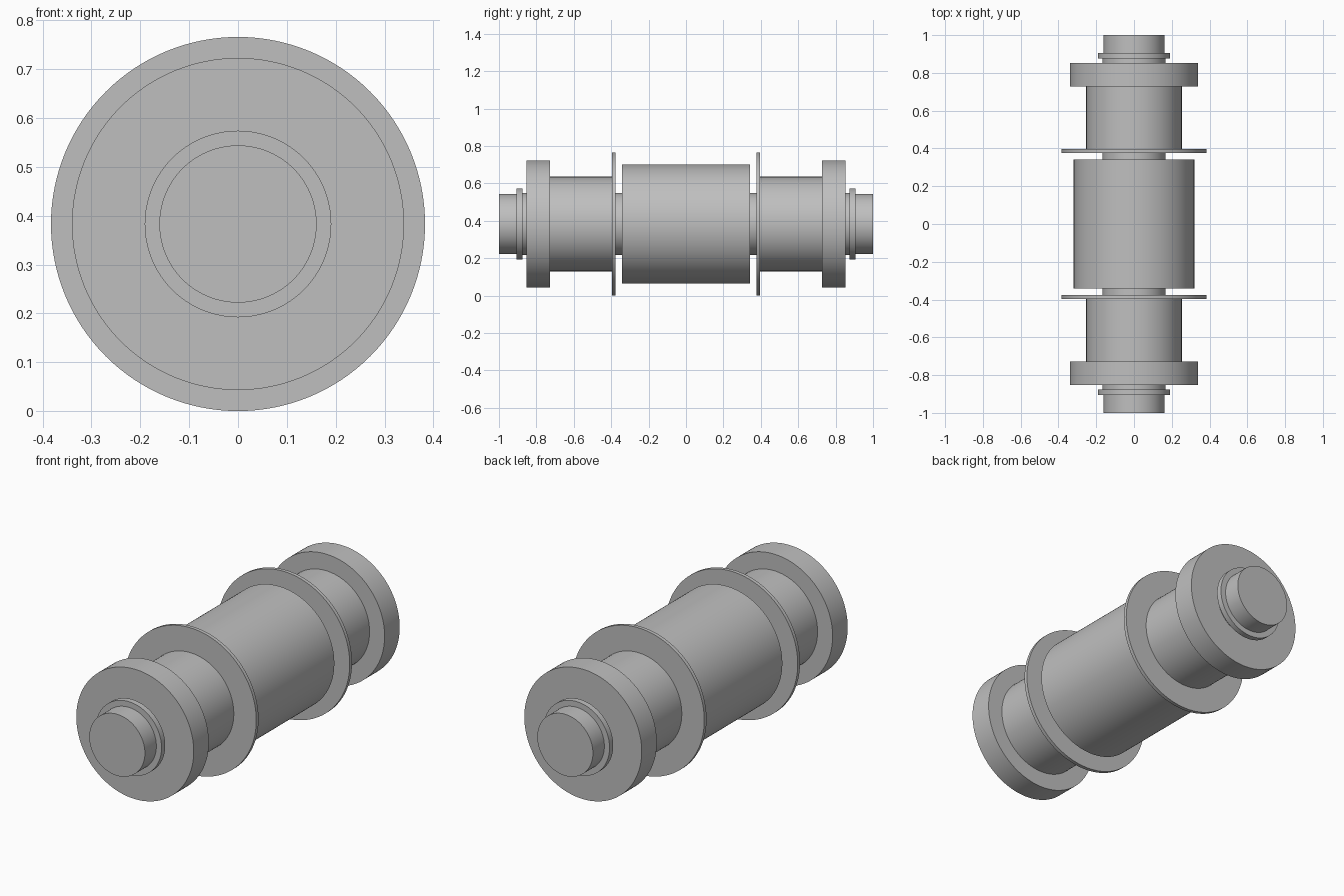
import bpy
import math

cube = bpy.data.objects.get("Cube")
if cube:
    bpy.data.objects.remove(cube, do_unlink=True)

AXIS_HEIGHT = 0.383

steel = bpy.data.materials.new("plain grey metal")
steel.use_nodes = True
grey = (0.52, 0.52, 0.52, 1.0)
steel.diffuse_color = grey
steel.node_tree.nodes["Principled BSDF"].inputs["Base Color"].default_value = grey


def turned_part(name, radius, y_start, y_end):
    """Solid cylinder lying along the y axis between two stations."""
    bpy.ops.mesh.primitive_cylinder_add(
        vertices=128, radius=radius, depth=y_end - y_start,
        location=(0, (y_start + y_end) / 2, AXIS_HEIGHT),
        rotation=(math.pi / 2, 0, 0))
    part = bpy.context.object
    part.name = name
    part.data.materials.append(steel)
    bpy.ops.object.shade_smooth_by_angle(angle=math.radians(30))
    return part


# Through shaft with slightly thinner ends, and the central drum
turned_part("end_shaft", 0.161, -1.0, 1.0)
turned_part("main_shaft", 0.167, -0.878, 0.878)
turned_part("central_drum", 0.319, -0.341, 0.341)

# Parts repeated on each end: name, radius, inner and outer distance
END_PARTS = [
    ("thin_disc", 0.383, 0.377, 0.396),
    ("sleeve", 0.253, 0.390, 0.735),
    ("flange", 0.340, 0.727, 0.852),
    ("retaining_collar", 0.191, 0.875, 0.905),
]
for name, radius, inner, outer in END_PARTS:
    turned_part("front_" + name, radius, -outer, -inner)
    turned_part("back_" + name, radius, inner, outer)
